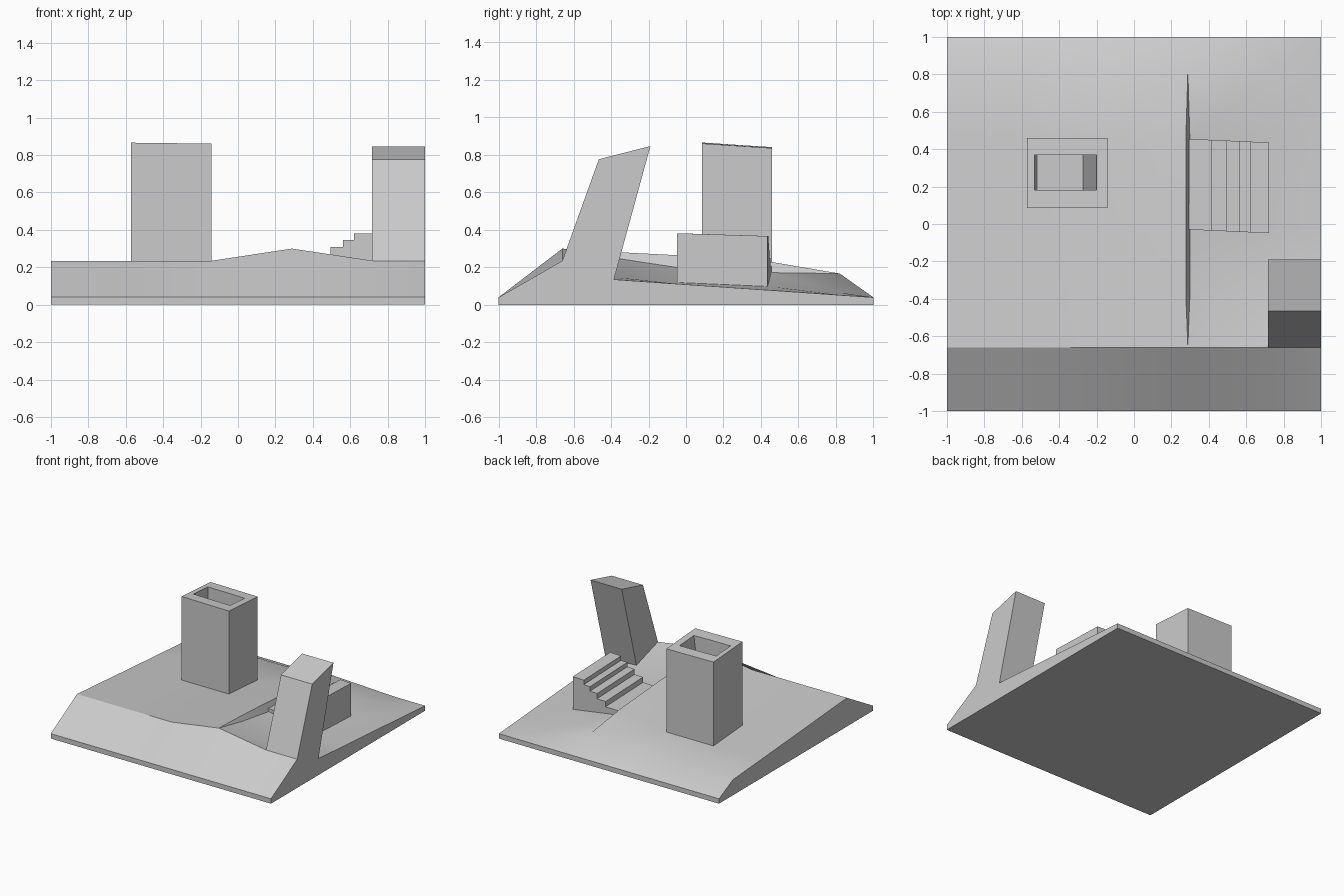
import bpy, bmesh

if "Cube" in bpy.data.objects:
    bpy.data.objects.remove(bpy.data.objects["Cube"])

stone = bpy.data.materials.new("light_grey")
stone.diffuse_color = (0.6, 0.6, 0.6, 1)
stone.use_nodes = True
stone.node_tree.nodes["Principled BSDF"].inputs["Base Color"].default_value = stone.diffuse_color


def finish(name, bm):
    bmesh.ops.recalc_face_normals(bm, faces=bm.faces)
    me = bpy.data.meshes.new(name)
    bm.to_mesh(me)
    bm.free()
    me.materials.append(stone)
    ob = bpy.data.objects.new(name, me)
    bpy.context.collection.objects.link(ob)
    return ob


def loft(name, rings):
    """Join rings of equal vertex count and cap both ends."""
    bm = bmesh.new()
    vs = [[bm.verts.new(p) for p in r] for r in rings]
    n = len(vs[0])
    for a, b in zip(vs, vs[1:]):
        for i in range(n):
            j = (i + 1) % n
            bm.faces.new((a[i], a[j], b[j], b[i]))
    bm.faces.new(vs[0])
    bm.faces.new(vs[-1])
    return finish(name, bm)


# Terrain: each column is an x position with heights at the rows; a low cliff splits it
rows = [-1, -0.66, -0.38, -0.05, 0.45, 0.82, 1]
plain = [0.04, 0.235, 0.215, 0.19, 0.154, 0.128, 0.04]
columns = [
    (-1, 0, plain),
    (-0.57, 0, plain),
    (-0.14, 0, plain),
    (0.288, -0.011, [0.04, 0.30, 0.282, 0.265, 0.23, 0.167, 0.04]),
    (0.288, 0.011, [0.04, 0.30, 0.25, 0.20, 0.172, 0.167, 0.04]),
    (0.72, 0, [0.04, 0.235, 0.148, 0.12, 0.098, 0.065, 0.04]),
    (1, 0, [0.04, 0.235, 0.135, 0.112, 0.078, 0.052, 0.04]),
]
bm = bmesh.new()
grid = []
for x, shift, heights in columns:
    grid.append([bm.verts.new((x + (shift if 1 < j < 5 else 0), y, z))
                 for j, (y, z) in enumerate(zip(rows, heights))])
for a, b in zip(grid, grid[1:]):
    for j in range(len(rows) - 1):
        bm.faces.new((a[j], b[j], b[j + 1], a[j + 1]))
bmesh.ops.remove_doubles(bm, verts=bm.verts, dist=0.0005)
rim = [e for e in bm.edges if e.is_boundary]
skirt = bmesh.ops.extrude_edge_only(bm, edges=rim)["geom"]
for v in skirt:
    if isinstance(v, bmesh.types.BMVert):
        v.co.z = 0
bmesh.ops.holes_fill(bm, edges=[e for e in bm.edges if e.is_boundary], sides=0)
terrain = finish("terrain", bm)
bpy.context.view_layer.objects.active = terrain
terrain.select_set(True)
bpy.ops.object.shade_smooth_by_angle(angle=0.45)

# Leaning pillar on the front right edge
side = [(-0.66, 0.235), (-0.465, 0.777), (-0.19, 0.847), (-0.385, 0.134)]
loft("leaning_pillar", [[(x, y, z) for y, z in side] for x in (0.717, 1)])


# Hollow tower with a slightly tilted top
def top_z(x, y):
    return 0.861 - 0.012 * (x + 0.14) - 0.066 * (y - 0.085)


def rect(x0, x1, y0, y1, z=None):
    return [(x, y, top_z(x, y) if z is None else z)
            for x, y in ((x0, y0), (x1, y0), (x1, y1), (x0, y1))]


loft("tower", [
    rect(-0.572, -0.143, 0.085, 0.46, 0.1),
    rect(-0.572, -0.143, 0.085, 0.46),
    rect(-0.533, -0.20, 0.183, 0.37),
    rect(-0.515, -0.272, 0.183, 0.37, 0.3),
])

# Stairs climbing away from the cliff, extruded along y and slightly skewed
steps = [(0.295, 0.415, 0.222), (0.415, 0.495, 0.265), (0.495, 0.562, 0.308),
         (0.562, 0.62, 0.345), (0.62, 0.723, 0.382)]
profile = [(0.723, 0.08), (0.295, 0.08)]
for x0, x1, z in steps:
    profile += [(x0, z), (x1, z)]


def stair_end(y, drop):
    return [(x, y - 0.045 * (x - 0.295), z - (drop if z > 0.1 else 0)) for x, z in profile]


loft("stairs", [stair_end(-0.03, 0), stair_end(0.455, 0.015)])
